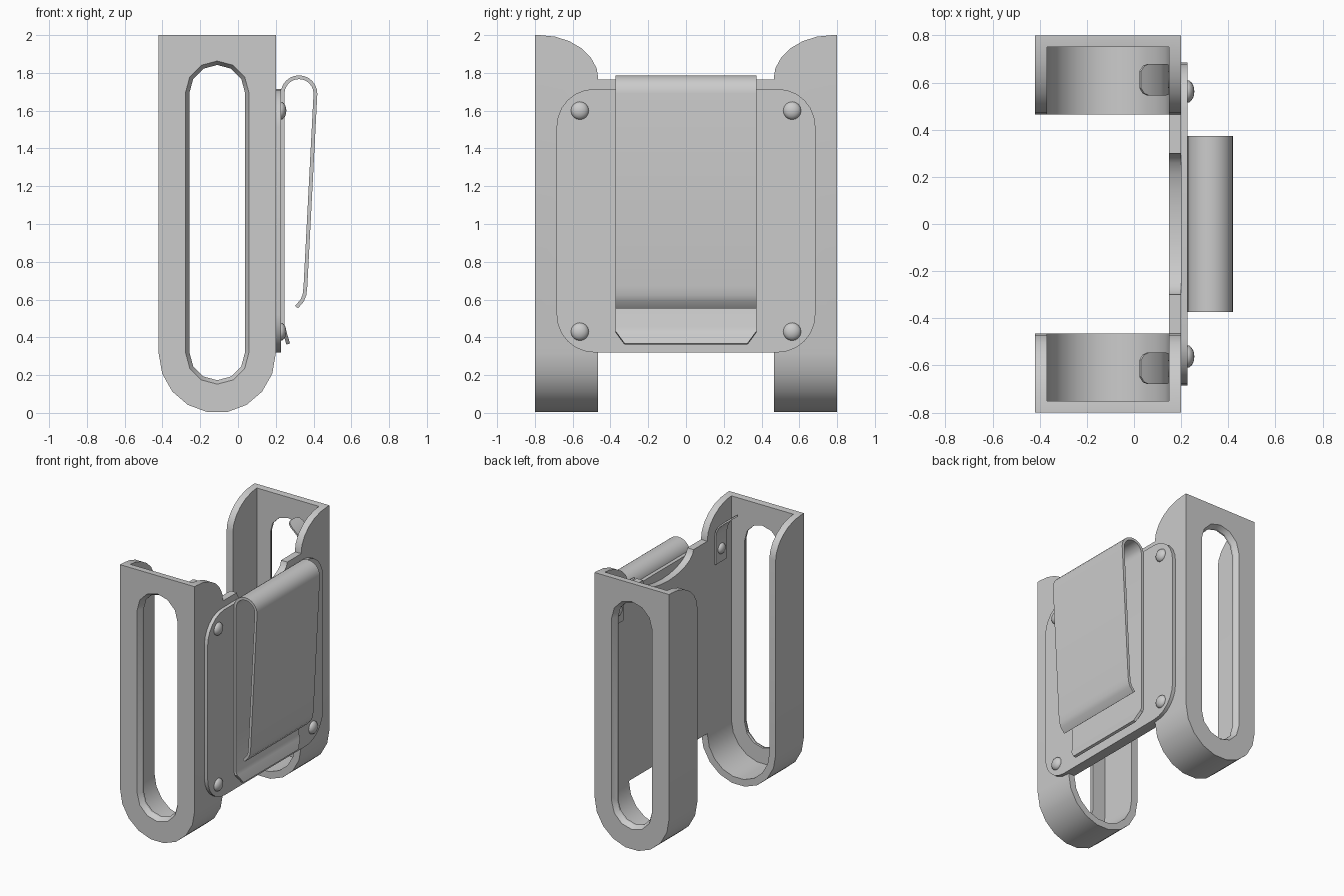
import bpy, bmesh, math
from mathutils import Vector

if "Cube" in bpy.data.objects:
    bpy.data.objects.remove(bpy.data.objects["Cube"])


def arc(cu, cv, ru, rv, a0, a1, n):
    return [(cu + ru * math.cos(math.radians(a0 + (a1 - a0) * i / n)),
             cv + rv * math.sin(math.radians(a0 + (a1 - a0) * i / n))) for i in range(n + 1)]


def loft(name, rings):
    """Closed solid through rings of equal point count."""
    bm = bmesh.new()
    vs = [[bm.verts.new(p) for p in r] for r in rings]
    n = len(rings[0])
    for a, b in zip(vs, vs[1:]):
        for i in range(n):
            j = (i + 1) % n
            bm.faces.new((a[i], a[j], b[j], b[i]))
    bm.faces.new(vs[0][::-1])
    bm.faces.new(vs[-1])
    bmesh.ops.recalc_face_normals(bm, faces=bm.faces)
    me = bpy.data.meshes.new(name)
    bm.to_mesh(me)
    bm.free()
    ob = bpy.data.objects.new(name, me)
    bpy.context.collection.objects.link(ob)
    return ob


def prism_y(name, pts, y0, y1):
    return loft(name, [[(x, y, z) for x, z in pts] for y in (y0, y1)])


def prism_x(name, pts, x0, x1):
    return loft(name, [[(x, y, z) for y, z in pts] for x in (x0, x1)])


def ribbon(name, path, t, yc=0.0):
    """Bent sheet strip: path of (x, z, half_width)."""
    rings = []
    for i, (x, z, w) in enumerate(path):
        a, b = path[max(i - 1, 0)], path[min(i + 1, len(path) - 1)]
        d = Vector((b[0] - a[0], b[1] - a[1])).normalized() * t / 2
        nx, nz = -d.y, d.x
        rings.append([(x + nx, yc - w, z + nz), (x + nx, yc + w, z + nz),
                      (x - nx, yc + w, z - nz), (x - nx, yc - w, z - nz)])
    return loft(name, rings)


def activate(ob):
    bpy.ops.object.select_all(action='DESELECT')
    ob.select_set(True)
    bpy.context.view_layer.objects.active = ob


def cut(ob, cutter):
    m = ob.modifiers.new("cut", 'BOOLEAN')
    m.operation, m.solver, m.object = 'DIFFERENCE', 'EXACT', cutter
    activate(ob)
    bpy.ops.object.modifier_apply(modifier=m.name)
    bpy.data.objects.remove(cutter)


def finish(ob, mirror=(False, False, False)):
    activate(ob)
    bpy.ops.object.shade_smooth_by_angle(angle=math.radians(30))
    if any(mirror):
        m = ob.modifiers.new("mirror", 'MIRROR')
        m.use_axis = mirror
        m.use_clip = False


CX = -0.11
MY = (False, True, False)


def u_shape(r, rz, top):
    return [(CX - r, top)] + arc(CX, 0.315, r, rz, 180, 360, 9) + [(CX + r, top)]


def slot(r):
    return arc(CX, 0.32, r, r, 180, 360, 6) + arc(CX, 1.695, r, r, 0, 180, 6)


# End pocket: U-shaped shell, open on top and inward, with chamfered slot
pocket = prism_y("end_pocket", u_shape(0.31, 0.315, 2.0), 0.465, 0.8)
cut(pocket, prism_y("cavity", u_shape(0.258, 0.263, 2.2), 0.3, 0.75))
cut(pocket, loft("slot_cutter", [[(x, y, z) for x, z in slot(r)]
                                 for y, r in ((0.7, 0.147), (0.765, 0.147), (0.8, 0.168), (0.83, 0.168))]))
cut(pocket, prism_x("corner_cutter", arc(0.775, 1.765, 0.312, 0.235, 180, 90, 6)
                    + [(0.775, 2.2), (0.3, 2.2), (0.3, 1.765)], -0.6, 0.4))
finish(pocket, MY)

# Back wall joining the pockets, with a shallow dip on top
wall = prism_x("back_wall", [(-0.465, 0.32), (0.465, 0.32), (0.465, 1.765)]
               + arc(0, 1.765, 0.3, 0.12, 0, -180, 12) + [(-0.465, 1.765)], 0.148, 0.2)
finish(wall)

# Mounting plate with rounded corners
r, w, z0, z1 = 0.2, 0.685, 0.32, 1.715
outline = []
for k, (y, z) in enumerate(((w - r, z1 - r), (r - w, z1 - r), (r - w, z0 + r), (w - r, z0 + r))):
    outline += arc(y, z, r, r, 90 * k, 90 * k + 90, 6)
finish(prism_x("mounting_plate", outline, 0.2, 0.227))

# Belt clip: one bent sheet with a flared lower lip
W = 0.373
path = [(0.266, 0.365, 0.325), (0.246, 0.43, W), (0.236, 0.455, W)]
path += [(x, z, W) for x, z in arc(0.323, 1.69, 0.087, 0.087, 180, 0, 12)]
path += [(0.357, 0.67, W), (0.352, 0.625, W), (0.34, 0.595, W), (0.31, 0.56, W)]
finish(ribbon("belt_clip", path, 0.02))


# Domed fasteners
def dome(name, x, y, z, rad, h):
    bm = bmesh.new()
    bmesh.ops.create_uvsphere(bm, u_segments=16, v_segments=10, radius=1)
    for v in bm.verts:
        v.co = (x + v.co.z * h, y + v.co.x * rad, z + v.co.y * rad)
    bmesh.ops.recalc_face_normals(bm, faces=bm.faces)
    me = bpy.data.meshes.new(name)
    bm.to_mesh(me)
    bm.free()
    ob = bpy.data.objects.new(name, me)
    bpy.context.collection.objects.link(ob)
    finish(ob, MY)


dome("upper_rivet", 0.225, 0.562, 1.6, 0.048, 0.031)
dome("lower_rivet", 0.225, 0.562, 0.43, 0.048, 0.031)

# Retaining spring tab inside each pocket, leaning inward at a rounded tip
tab = [(0.141, 1.56, 0.065), (0.141, 1.76, 0.065), (0.132, 1.81, 0.066), (0.11, 1.85, 0.067),
       (0.06, 1.895, 0.067), (0.04, 1.91, 0.058), (0.026, 1.92, 0.035)]
finish(ribbon("spring_tab", tab, 0.012, 0.612), MY)
dome("tab_rivet", 0.136, 0.612, 1.66, 0.04, 0.025)
